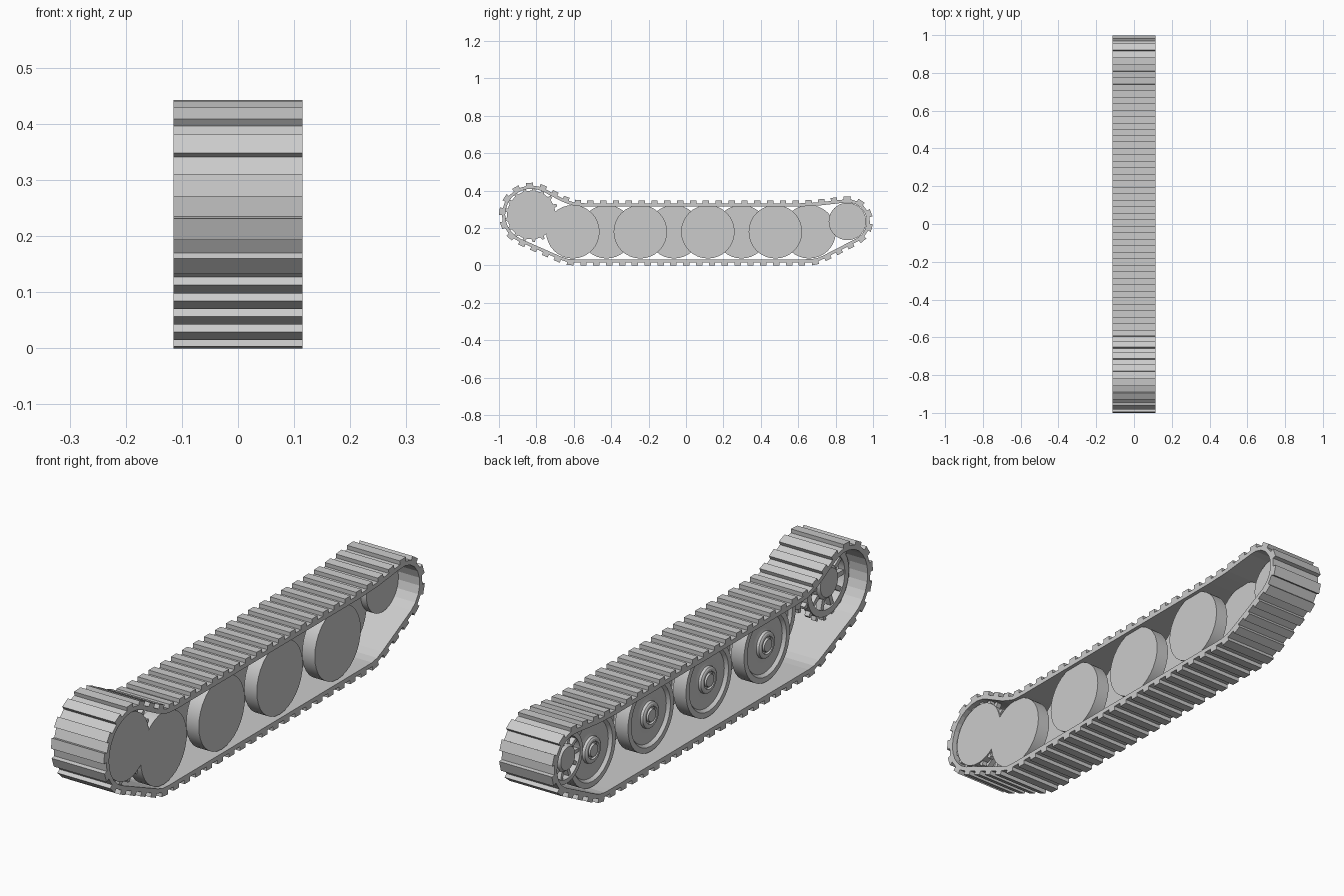
import bpy, bmesh, math
from mathutils import Vector

if "Cube" in bpy.data.objects:
    bpy.data.objects.remove(bpy.data.objects["Cube"])

grey = bpy.data.materials.new("plain_grey")
grey.diffuse_color = (0.6, 0.6, 0.6, 1)
grey.use_nodes = True
grey.node_tree.nodes["Principled BSDF"].inputs["Base Color"].default_value = grey.diffuse_color
HALF = 0.115          # half track width


def finish(name, bm, smooth=False):
    bmesh.ops.recalc_face_normals(bm, faces=bm.faces)
    me = bpy.data.meshes.new(name)
    bm.to_mesh(me)
    bm.free()
    me.materials.append(grey)
    ob = bpy.data.objects.new(name, me)
    bpy.context.collection.objects.link(ob)
    if smooth:
        bpy.context.view_layer.objects.active = ob
        ob.select_set(True)
        bpy.ops.object.shade_smooth_by_angle(angle=math.radians(25))
        ob.select_set(False)
    return ob


def lathe(bm, prof, cy, cz, n=32, closed=False):
    """Spin (x, radius) points round an x-axis; open profiles get end caps."""
    rings = [[bm.verts.new((x, cy + r * math.cos(2 * math.pi * i / n),
                            cz + r * math.sin(2 * math.pi * i / n)))
              for i in range(n)] for x, r in prof]
    pairs = list(zip(rings, rings[1:]))
    if closed:
        pairs.append((rings[-1], rings[0]))
    else:
        bm.faces.new(rings[0])
        bm.faces.new(rings[-1])
    for a, b in pairs:
        for i in range(n):
            j = (i + 1) % n
            bm.faces.new((a[i], a[j], b[j], b[i]))


def prism(bm, yz, x0, x1):
    """Extrude a small y-z polygon along x."""
    a = [bm.verts.new((x0, y, z)) for y, z in yz]
    b = [bm.verts.new((x1, y, z)) for y, z in yz]
    bm.faces.new(a)
    bm.faces.new(b)
    for i in range(len(a)):
        j = (i + 1) % len(a)
        bm.faces.new((a[i], a[j], b[j], b[i]))


def radial(bm, cy, cz, ang, r0, w0, r1, w1, x0, x1):
    """Tapered bar pointing outward from a wheel centre (tooth or spoke)."""
    c, s = math.cos(ang), math.sin(ang)
    pts = [(r0, -w0), (r1, -w1), (r1, w1), (r0, w0)]
    prism(bm, [(cy + r * c - w * s, cz + r * s + w * c) for r, w in pts], x0, x1)


# Track centreline: arcs round sprocket, end wheels and idler, then sagging top
def arc(cy, cz, r, a0, a1, n):
    return [Vector((cy + r * math.cos(math.radians(a0 + (a1 - a0) * i / n)),
                    cz + r * math.sin(math.radians(a0 + (a1 - a0) * i / n))))
            for i in range(n + 1)]


path = (arc(-0.827, 0.27, 0.148, 60, 249, 40) + arc(-0.605, 0.18, 0.155, 249, 270, 8)
        + arc(0.66, 0.18, 0.155, 270, 295, 8) + arc(0.865, 0.235, 0.11, 295, 458, 32)
        + [Vector(p) for p in ((0.70, 0.327), (0.60, 0.323), (-0.55, 0.323),
                               (-0.60, 0.327), (-0.655, 0.346))])
segs = list(zip(path, path[1:] + path[:1]))
total = sum((b - a).length for a, b in segs)


def at(d):
    d %= total
    for a, b in segs:
        l = (b - a).length
        if d <= l and l > 0:
            return a.lerp(b, d / l)
        d -= l
    return path[0]


LINKS = 62
N = LINKS * 2
mid = [at(total * i / N) for i in range(N)]
nor = []
for i in range(N):
    t = (mid[(i + 1) % N] - mid[i - 1]).normalized()
    nor.append(Vector((t.y, -t.x)))

# Track band with one raised cleat per link
bm = bmesh.new()
loops = [[bm.verts.new((x, *(m + n * o))) for m, n in zip(mid, nor)]
         for x, o in ((-HALF, -0.008), (HALF, -0.008), (HALF, 0.009), (-HALF, 0.009))]
for k in range(4):
    a, b = loops[k], loops[(k + 1) % 4]
    for i in range(N):
        j = (i + 1) % N
        bm.faces.new((a[i], a[j], b[j], b[i]))
finish("track_band", bm)

bm = bmesh.new()
for i in range(0, N, 2):
    p, q, u, v = mid[i], mid[i + 1], nor[i], nor[i + 1]
    prism(bm, [p + u * 0.007, q + v * 0.007, q + v * 0.025, p + u * 0.025], -HALF, HALF)
finish("track_cleats", bm)


# Overlapping road wheels: flat inner face (+x), dished face and ringed hub (-x)
WHEEL = [(0.055, 0.143), (0.0, 0.143), (0.0, 0.122), (0.012, 0.113), (0.016, 0.075),
         (0.010, 0.052), (0.0, 0.050), (-0.004, 0.044), (-0.004, 0.034),
         (0.004, 0.032), (0.004, 0.026), (-0.006, 0.024)]
for k in range(4):
    for row, x0, y0 in (("inner", 0.045, -0.605), ("outer", -0.055, -0.425)):
        bm = bmesh.new()
        lathe(bm, [(x + x0, r) for x, r in WHEEL], y0 + 0.361 * k, 0.18)
        finish(f"{row}_road_wheel_{k + 1}", bm, True)

# Drive sprocket: closed inner disc, drum, spoked outer ring, teeth on both
SY, SZ = -0.827, 0.27
bm = bmesh.new()
lathe(bm, [(0.10, 0.13), (0.07, 0.13), (0.07, 0.075), (-0.035, 0.065),
           (-0.045, 0.055)], SY, SZ)
lathe(bm, [(-0.01, 0.13), (-0.04, 0.13), (-0.04, 0.105), (-0.01, 0.105)], SY, SZ, closed=True)
for i in range(10):
    radial(bm, SY, SZ, math.tau * i / 10, 0.05, 0.010, 0.11, 0.008, -0.036, -0.014)
for i in range(17):
    for x0, x1 in ((0.075, 0.095), (-0.035, -0.015)):
        radial(bm, SY, SZ, math.tau * i / 17, 0.12, 0.013, 0.146, 0.006, x0, x1)
finish("drive_sprocket", bm, True)

# Rear idler: flat inner face, spoked rim on the outer side
IY, IZ = 0.863, 0.235
bm = bmesh.new()
lathe(bm, [(0.025, 0.10), (-0.005, 0.10), (-0.005, 0.06), (-0.08, 0.052),
           (-0.09, 0.045)], IY, IZ)
lathe(bm, [(-0.055, 0.10), (-0.085, 0.10), (-0.085, 0.082), (-0.055, 0.082)],
      IY, IZ, closed=True)
for i in range(10):
    radial(bm, IY, IZ, math.tau * i / 10, 0.045, 0.008, 0.086, 0.006, -0.08, -0.06)
finish("rear_idler", bm, True)
